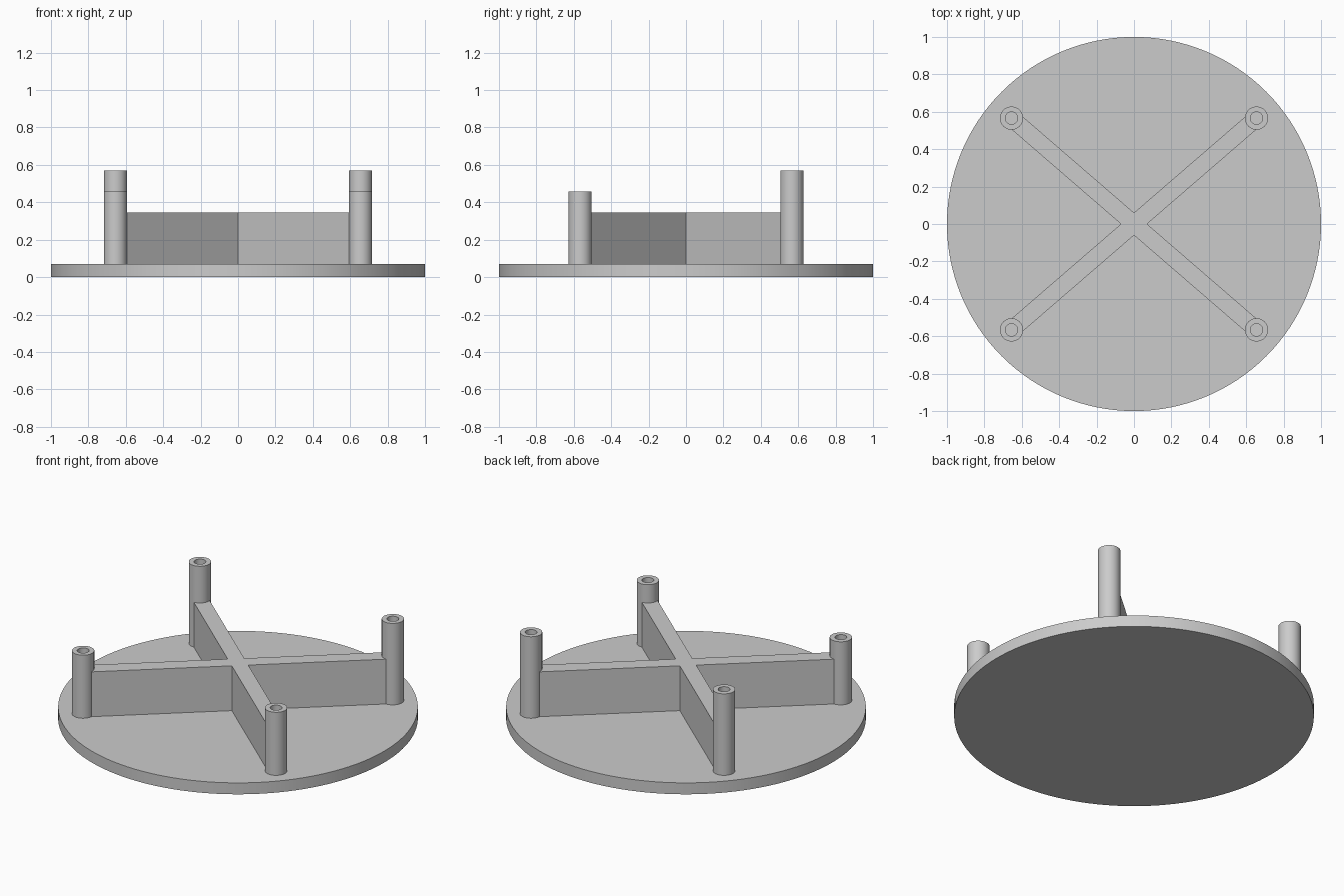
import bpy, bmesh, math

if "Cube" in bpy.data.objects:
    bpy.data.objects.remove(bpy.data.objects["Cube"])

PX, PY = 0.655, 0.566        # post centres
BASE_TOP, RIB_TOP = 0.07, 0.345
HALF_RIB = 0.0455

grey = bpy.data.materials.new("light grey")
grey.diffuse_color = (0.6, 0.6, 0.6, 1)
grey.use_nodes = True
grey.node_tree.nodes["Principled BSDF"].inputs["Base Color"].default_value = grey.diffuse_color


def finish(name, bm, loc=(0, 0, 0), smooth=True):
    bmesh.ops.recalc_face_normals(bm, faces=bm.faces)
    me = bpy.data.meshes.new(name)
    bm.to_mesh(me)
    bm.free()
    me.materials.append(grey)
    ob = bpy.data.objects.new(name, me)
    ob.location = loc
    bpy.context.collection.objects.link(ob)
    if smooth:
        bpy.ops.object.select_all(action='DESELECT')
        ob.select_set(True)
        bpy.context.view_layer.objects.active = ob
        bpy.ops.object.shade_smooth_by_angle(angle=math.radians(30))
    return ob


def lathe(name, profile, sides, loc=(0, 0, 0)):
    """Revolve (radius, z) points about z and cap both ends."""
    bm = bmesh.new()
    rings = [[bm.verts.new((r * math.cos(2 * math.pi * i / sides),
                            r * math.sin(2 * math.pi * i / sides), z))
              for i in range(sides)] for r, z in profile]
    for a, b in zip(rings, rings[1:]):
        for i in range(sides):
            j = (i + 1) % sides
            bm.faces.new((a[i], a[j], b[j], b[i]))
    bm.faces.new(rings[0])
    bm.faces.new(rings[-1])
    return finish(name, bm, loc)


# Round base plate
lathe("base_plate", [(1, 0), (1, BASE_TOP)], 128)

# Hollow posts, taller at the back
for side, x in (("left", -PX), ("right", PX)):
    for end, y, top in (("front", -PY, 0.457), ("back", PY, 0.57)):
        lathe(f"{end}_{side}_post",
              [(0.062, BASE_TOP - 0.01), (0.062, top), (0.033, top), (0.033, BASE_TOP + 0.001)],
              48, (x, y, 0))

# Crossed ribs: one outline, each arm ending inside a post wall
angle = math.atan2(PY, PX)
reach = math.hypot(PX, PY) - 0.039
arms = [angle, math.pi - angle, math.pi + angle, -angle]
outline = []
for k, a in enumerate(arms):
    dx, dy = math.cos(a), math.sin(a)
    for s in (-HALF_RIB, HALF_RIB):
        outline.append((dx * reach - dy * s, dy * reach + dx * s))
    # inner corner between this arm and the next
    if k % 2 == 0:
        outline.append((0, (1 - k) * HALF_RIB / math.cos(angle)))
    else:
        outline.append(((k - 2) * HALF_RIB / math.sin(angle), 0))
bm = bmesh.new()
face = bm.faces.new([bm.verts.new((x, y, BASE_TOP - 0.01)) for x, y in outline])
ext = bmesh.ops.extrude_face_region(bm, geom=[face], use_keep_orig=True)
top_verts = [g for g in ext["geom"] if isinstance(g, bmesh.types.BMVert)]
bmesh.ops.translate(bm, verts=top_verts, vec=(0, 0, RIB_TOP - BASE_TOP + 0.01))
finish("cross_ribs", bm, smooth=False)
